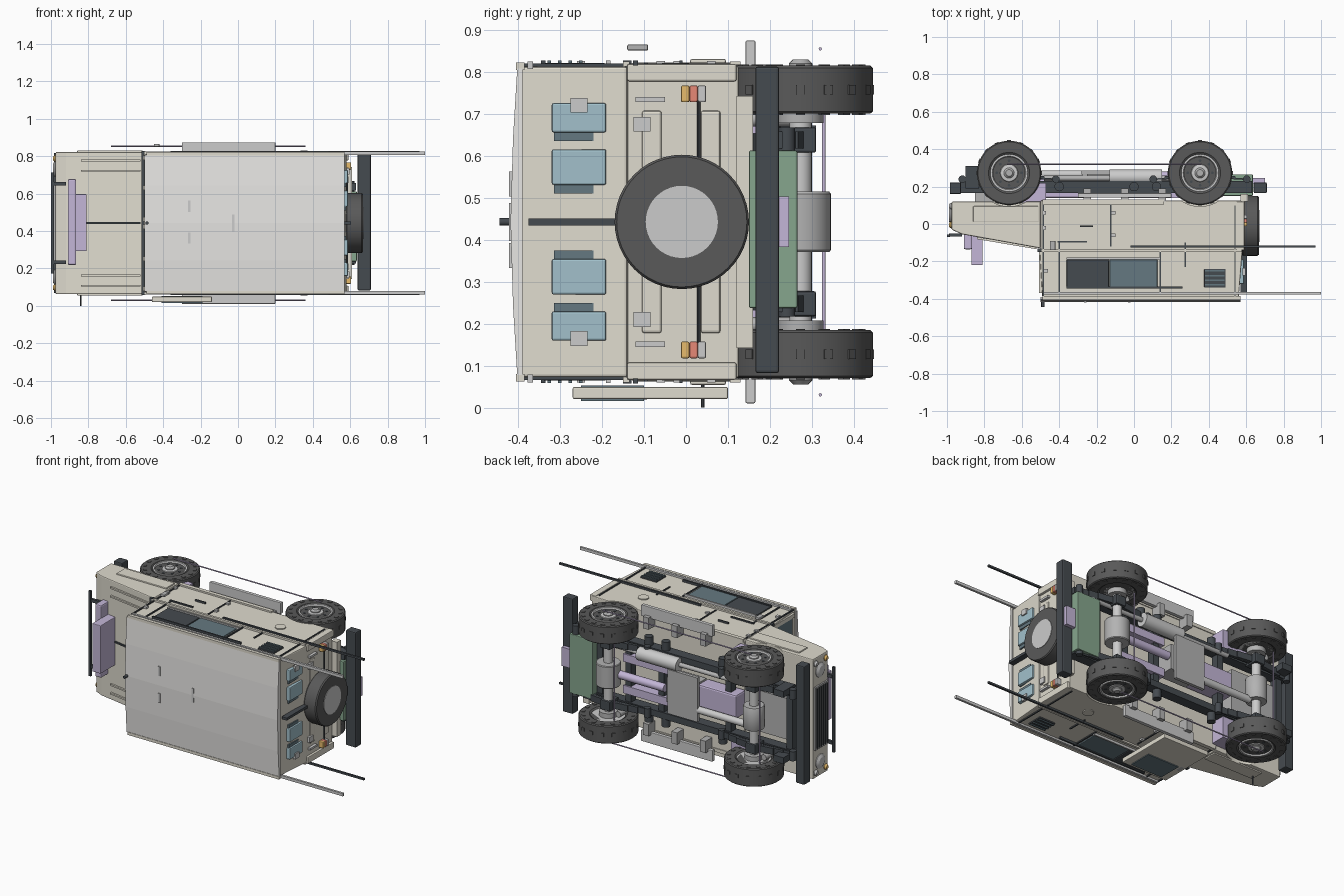
import bpy, bmesh, math
from mathutils import Matrix, Vector

if "Cube" in bpy.data.objects:
    bpy.data.objects.remove(bpy.data.objects["Cube"])

# The vehicle lies on its side: nose to -x, roof to -y, width along z.
# Widths (w) are measured from the centre plane so mirroring is easy.
CENTRE = 0.4425
COL = dict(beige=(.74, .71, .62), roof=(.80, .79, .77), dark=(.06, .07, .08), tyre=(.10, .10, .10),
           glass=(.36, .53, .60), smoke=(.13, .19, .22), purple=(.55, .47, .68), green=(.24, .38, .27),
           grey=(.45, .45, .45), metal=(.6, .6, .6), red=(.8, .25, .18), amber=(.8, .5, .15))
MATS = {}
for n, c in COL.items():
    MATS[n] = bpy.data.materials.new(n)
    MATS[n].diffuse_color = (*c, 1)


def finish(name, bm, col, mirror=False, bevel=0):
    bmesh.ops.recalc_face_normals(bm, faces=bm.faces)
    me = bpy.data.meshes.new(name)
    bm.to_mesh(me)
    bm.free()
    me.materials.append(MATS[col])
    ob = bpy.data.objects.new(name, me)
    ob.location.z = CENTRE
    bpy.context.collection.objects.link(ob)
    if bevel:
        b = ob.modifiers.new("bevel", "BEVEL")
        b.width, b.segments = bevel, 2
    if mirror:
        m = ob.modifiers.new("mirror", "MIRROR")
        m.use_axis = (False, False, True)
        m.use_mirror_merge = False
    return ob


def box(name, x, y, w, col="beige", mirror=False, bevel=0):
    bm = bmesh.new()
    bmesh.ops.create_cube(bm, size=1)
    for v in bm.verts:
        v.co = [sum(r) / 2 + c * (r[1] - r[0]) for r, c in zip((x, y, w), v.co)]
    return finish(name, bm, col, mirror, bevel)


def prism(name, pts, w, col="beige", mirror=False, bevel=0):
    bm = bmesh.new()
    f = bm.faces.new([bm.verts.new((x, y, w[0])) for x, y in pts])
    e = bmesh.ops.extrude_face_region(bm, geom=[f])["geom"]
    bmesh.ops.translate(bm, vec=(0, 0, w[1] - w[0]), verts=[v for v in e if isinstance(v, bmesh.types.BMVert)])
    return finish(name, bm, col, mirror, bevel)


def lathe(name, prof, c, axis="z", col="grey", mirror=False, seg=32):
    """Revolve (radius, offset) points about an axis through c."""
    bm = bmesh.new()
    rot = {"z": Matrix(), "x": Matrix.Rotation(math.pi / 2, 4, "Y"),
           "y": Matrix.Rotation(-math.pi / 2, 4, "X")}[axis]
    rings = [[bm.verts.new(rot @ Vector((r * math.cos(a), r * math.sin(a), h)) + Vector(c))
              for a in (2 * math.pi * i / seg for i in range(seg))] for r, h in prof]
    for p, q in zip(rings, rings[1:]):
        for i in range(seg):
            bm.faces.new((p[i - 1], p[i], q[i], q[i - 1])).smooth = True
    bm.faces.new(rings[0])
    bm.faces.new(rings[-1])
    bm.normal_update()
    for e in bm.edges:
        e.smooth = len(e.link_faces) < 2 or e.calc_face_angle(0) < .6
    return finish(name, bm, col, mirror)


def rod(name, c, r, length, axis="z", col="grey", mirror=False, seg=20):
    return lathe(name, [(r, -length / 2), (r, length / 2)], c, axis, col, mirror, seg)


# Body shell: bonnet, lower tub, upper cab and domed roof
AXLES, AY = (-.668, .353), .273
nose = prism("bonnet_and_wings", [(-.975, .12), (-.975, -.03), (-.92, -.055), (-.5, -.13), (-.5, .12)], (-.38, .38), bevel=.006)
tub = box("lower_tub", (-.5, .575), (-.14, .125), (-.372, .372), bevel=.005)
prism("upper_cab", [(-.505, -.13), (.58, -.14), (.56, -.395), (-.49, -.395)], (-.37, .37), bevel=.006)
bm = bmesh.new()
arc = [(-.365, -.39), (-.365, -.402), (-.2, -.412), (0, -.418), (.2, -.412), (.365, -.402), (.365, -.39)]
f = bm.faces.new([bm.verts.new((-.5, y, w)) for w, y in arc])
ex = bmesh.ops.extrude_face_region(bm, geom=[f])["geom"]
bmesh.ops.translate(bm, vec=(1.07, 0, 0), verts=[v for v in ex if isinstance(v, bmesh.types.BMVert)])
finish("roof", bm, "roof")
for i, ax in enumerate(AXLES):
    cut = rod("arch_cutter", (ax, AY, .33), .179, .18, mirror=True, seg=40)
    cut.hide_render = True
    cut.display_type = "WIRE"
    m = (nose, tub)[i].modifiers.new("arch", "BOOLEAN")
    m.object, m.operation, m.solver = cut, "DIFFERENCE", "EXACT"

# Roof trim and small roof fittings
box("rain_gutter", (-.49, .57), (-.405, -.385), (.362, .38), "beige", True)
box("waist_trim", (-.5, .575), (-.15, -.135), (.37, .382), "beige", True)
for x, w, l in ((-.26, .09, .06), (-.26, -.08, .06), (-.025, 0, .09)):
    box("roof_handle", (x - .007, x + .007), (-.421, -.405), (w - l / 2, w + l / 2), "metal")
rod("roof_stud", (-.487, -.418, 0), .009, .053, "y", "dark")
box("windscreen_frame", (-.515, -.495), (-.15, -.13), (-.385, .385), "dark")

# Side glazing, pillars, door seams, hinges and handles
for n, x0, x1, c in (("front", -.36, -.135, "dark"), ("middle", -.13, .125, "smoke"), ("rear", .375, .49, "dark")):
    y1 = -.24 if n == "rear" else -.19
    box(n + "_side_window", (x0, x1), (-.34, y1), (.366, .378), c, True, .004)
for i in range(4):
    box("rear_vent_slat", (.38, .485), (-.33 + i * .025, -.322 + i * .025), (.376, .384), "smoke", True)
box("window_track", (-.36, .26), (-.345, -.335), (.37, .384), "dark", True)
box("window_sill_track", (-.36, .14), (-.19, -.18), (.37, .384), "metal", True)
for x, y0, y1 in ((-.485, -.39, .11), (-.4, -.38, -.1), (-.125, -.12, .12), (.14, -.38, -.14), (.275, -.23, -.1), (.54, -.39, .1)):
    box("side_seam", (x - .004, x + .004), (y0, y1), (.365, .377), "dark", True)
box("front_door_top_bar", (-.41, -.25), (-.1, -.09), (.365, .38), "dark", True)
for x, y in ((-.48, -.02), (-.48, .06), (-.11, -.06), (-.11, .06), (-.47, -.25)):
    box("door_hinge", (x - .01, x + .01), (y - .01, y + .01), (.37, .383), "metal", True)
box("door_handle", (-.29, -.22), (-.015, -.008), (.37, .384), "dark", True)
rod("fuel_cap", (.315, -.025, .372), .032, .012, "z", "beige", True)
box("sill_trim", (-.49, .16), (.105, .13), (.36, .382), "beige", True)
box("wing_panel", (-.86, -.51), (.01, .095), (.375, .388), "beige", True, .004)
box("side_step", (-.3, .2), (.142, .165), (.36, .432), "metal", True, .003)
for x in (-.25, -.05, .15):
    box("step_bracket", (x - .02, x + .02), (.12, .19), (.3, .375), "grey", True)

# Detached front door on one side, with its window
box("open_door", (-.46, -.14), (-.27, .1), (-.422, -.393), "beige", False, .004)
box("open_door_window", (-.41, -.19), (-.25, -.1), (-.427, -.39), "smoke")
box("wing_mirror", (-.45, -.42), (-.14, -.09), (.408, .423), "grey", True, .004)

# Long side poles projecting behind
box("upper_pole", (-.48, 1.0), (-.378, -.364), (.364, .382), "metal", True)
box("lower_pole", (-.02, .97), (-.126, -.114), (.373, .385), "dark", True)
rod("brake_line", (-.16, .32, .412), .004, 1.04, "x", "purple", True, 8)

# Bonnet details and front equipment
for w, x0 in ((.28, -.84), (.335, -.84), (0, -.82)):
    prism("bonnet_rib", [(x0, -.07), (-.52, -.124), (-.52, -.135), (x0, -.081)], (w - .005, w + .005), "dark" if w == 0 else "beige", w > 0)
box("tall_front_case", (-.87, -.81), (-.22, -.05), (-.15, .155), "purple", False, .004)
box("wide_front_case", (-.91, -.865), (-.135, -.04), (-.225, .235), "purple", False, .008)
box("grille", (-.985, -.97), (-.02, .11), (-.2, .2), "grey")
for i in range(6):
    box("grille_bar", (-.99, -.98), (-.01 + i * .02, -.002 + i * .02), (-.19, .19), "dark")
for r, y, w, c in ((.045, .05, .29, "metal"), (.018, -.005, .345, "amber"), (.018, .095, .345, "metal")):
    lathe("front_lamp", [(r, .02), (r, -.004), (r * .6, -.014)], (-.975, y, w), "x", c, True, 24)
box("nose_guard_bar", (-1.0, -.985), (-.07, -.055), (-.27, .27), "dark")
box("nose_guard_bracket", (-.99, -.92), (-.066, -.05), (.2, .22), "dark", True)
box("front_bumper", (-.985, -.925), (.16, .222), (-.375, .375), "dark", False, .006)
box("bumper_bracket", (-.9, -.83), (.19, .31), (.19, .23), "dark", True)
rod("aerial", (-.84, .04, -.41), .004, .065, "z", "dark", seg=8)
for w in (.02, .19, .35):
    box("windscreen_post", (-.507, -.49), (-.37, -.14), (w - .012, w + .012), "beige", True)
box("windscreen", (-.503, -.49), (-.35, -.165), (.03, .34), "smoke", True, .003)

# Rear panel: windows, lamps, door ribs
for w0, w1 in ((.213, .283), (.088, .173)):
    box("rear_window", (.56, .588), (-.32, -.19), (w0, w1), "glass", True, .005)
    box("rear_window_seal", (.55, .577), (-.315, -.22), (w0 - .02, w1), "smoke", True)
box("window_latch", (.58, .596), (-.275, -.235), (.26, .295), "metal", True)
box("rear_centre_bar", (.57, .605), (-.375, -.16), (-.008, .008), "dark")
for y in (-.105, .035):
    box("rear_door_rib", (.57, .582), (y, y + .047), (.08, .265), "beige", True, .008)
box("rear_hinge", (.57, .592), (-.12, -.05), (.285, .298), "metal", True)
box("rear_plate", (.57, .59), (-.125, -.085), (.215, .25), "metal", True)
for y, c in ((-.012, "amber"), (.008, "red"), (.028, "metal")):
    box("tail_lamp", (.57, .605), (y, y + .02), (.285, .325), c, True, .004)
rod("lamp_cable", (.585, .03, 0), .004, .6, "z", "dark", seg=8)
box("rear_corner", (.55, .59), (-.14, .12), (.335, .376), "beige", True, .004)
box("rear_crossmember", (.57, .61), (.12, .16), (-.3, .3), "beige")
box("rear_bumper", (.64, .71), (.165, .222), (-.36, .37), "dark", False, .006)
box("tow_hitch", (.62, .7), (.215, .245), (-.06, .06), "purple")
box("rear_tank", (.47, .635), (.15, .265), (-.205, .17), "green", False, .004)

# Spare wheel on the tailgate
lathe("spare_tyre", [(.085, -.045), (.155, -.045), (.16, -.038), (.16, .038), (.155, .045), (.085, .045)], (.622, -.01, 0), "x", "tyre", seg=48)
rod("spare_rim", (.622, -.01, 0), .086, .096, "x", "metal", seg=40)

# Road wheels: tyre, tread blocks, rim, bolts
for ax in AXLES:
    c = (ax, AY, .315)
    lathe("tyre", [(.1, -.05), (.11, -.057), (.166, -.057), (.172, -.052), (.172, .052), (.166, .057), (.11, .057), (.1, .05)],
          c, "z", "tyre", True, 48)
    bm = bmesh.new()
    for i in range(16):
        for rad, w in ((.146, -.057), (.171, 0), (.146, .057)):
            mt = Matrix.Translation(c) @ Matrix.Rotation(math.pi * i / 8, 4, "Z") @ Matrix.Translation((rad, 0, w)) \
                @ Matrix.Diagonal((.008 if w == 0 else .018, .022, .022 if w == 0 else .006, 1))
            bmesh.ops.create_cube(bm, size=1, matrix=mt)
    finish("tread_blocks", bm, "tyre", True)
    lathe("rim", [(.1, -.05), (.1, .058), (.09, .058), (.084, .046), (.05, .046), (.045, .054), (.03, .056)], c, "z", "metal", True, 40)
    lathe("hub", [(.028, .04), (.028, .062), (.018, .072)], c, "z", "grey", True, 20)
    for i in range(8):
        a = math.pi * i / 4
        rod("wheel_bolt", (ax + .066 * math.cos(a), AY + .066 * math.sin(a), .361), .008, .014, "z", "dark", True, 6)
    # Axle, differential, springs and dampers
    rod("axle", (ax, AY, 0), .027, .6, "z", "metal")
    r = .072 if ax > 0 else .062
    lathe("differential", [(r * .95, -.072), (r, -.067), (r, .067), (r * .95, .072)], (ax, AY, 0))
    rod("brake_drum", (ax, AY, .25), .055, .03, "z", "grey", True)
    for k in range(3):
        l = .25 - .06 * k
        prism("leaf_spring", [(ax - l, .235 + .012 * k), (ax, .25 + .012 * k), (ax + l, .235 + .012 * k),
                              (ax + l, .243 + .012 * k), (ax, .26 + .012 * k), (ax - l, .243 + .012 * k)], (.175, .215), "dark", True)
    box("spring_clamp", (ax - .035, ax + .035), (.22, .31), (.165, .225), "dark", True, .005)
    for s in (-1, 1):
        rod("spring_eye", (ax + .25 * s, .24, .195), .02, .06, "z", "dark", True)
    rod("damper", (ax - .07, .2, .245), .018, .15, "y", "grey", True)
    rod("track_rod", (ax - .08, .328, 0), .004, .52, "z", "purple")

# Chassis rails, crossmembers, driveline and exhaust
box("chassis_rail", (-.93, .63), (.165, .23), (.175, .215), "dark", True)
for x in (-.88, -.45, .02, .25, .45):
    box("chassis_crossmember", (x - .02, x + .02), (.17, .22), (-.19, .19), "dark")
box("inner_wheel_box", (-.65, -.47), (.115, .22), (.21, .35), "purple", True)
box("engine", (-.85, -.55), (.1, .2), (-.13, .13), "grey")
box("gearbox", (-.52, -.25), (.14, .24), (-.075, .075), "purple", False, .01)
box("skid_plate", (-.28, -.07), (.265, .285), (-.14, .14), "grey")
box("transfer_case", (-.25, -.05), (.15, .265), (-.08, .08), "grey")
rod("rear_drive_shaft", (.13, .255, 0), .025, .33, "x", "purple")
rod("front_drive_shaft", (-.45, .265, -.07), .022, .35, "x", "metal")
for w in (-.1, .1):
    box("floor_beam", (-.03, .28), (.14, .23), (w - .025, w + .025), "purple")
rod("muffler", (.01, .25, .17), .042, .28, "x", "metal")
rod("exhaust_pipe", (.02, .245, .17), .014, 1.0, "x", "grey")
for x in (-.4, .0, .12):
    rod("body_mount", (x, .2, .24), .025, .06, "z", "dark", True)

for m in bpy.data.materials:
    if m.users and not m.is_grease_pencil:
        m.use_nodes = True
        m.node_tree.nodes["Principled BSDF"].inputs["Base Color"].default_value = m.diffuse_color
